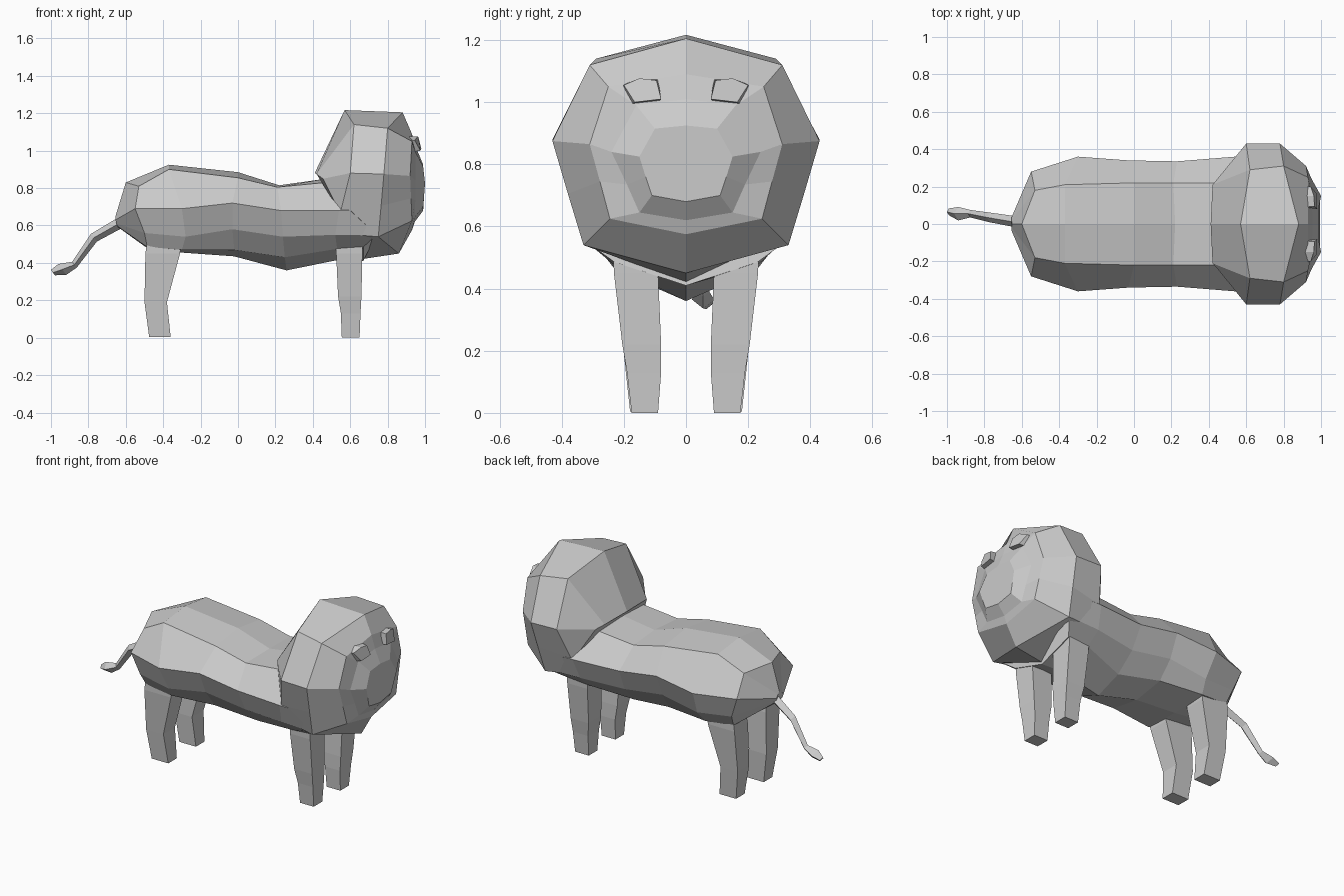
import bpy, bmesh

grey = bpy.data.materials.new("plain_grey")
grey.diffuse_color = (0.6, 0.6, 0.6, 1)


def loft(name, rings):
    """Skin a row of closed rings and cap both ends."""
    bm = bmesh.new()
    loops = [[bm.verts.new(p) for p in ring] for ring in rings]
    n = len(loops[0])
    for a, b in zip(loops, loops[1:]):
        for i in range(n):
            j = (i + 1) % n
            bm.faces.new((a[i], a[j], b[j], b[i]))
    bm.faces.new(loops[0])
    bm.faces.new(loops[-1])
    bmesh.ops.recalc_face_normals(bm, faces=bm.faces)
    mesh = bpy.data.meshes.new(name)
    bm.to_mesh(mesh)
    bm.free()
    mesh.materials.append(grey)
    obj = bpy.data.objects.new(name, mesh)
    bpy.context.collection.objects.link(obj)
    return obj


def full(half):
    """Complete a half ring, listed from top to bottom, across y = 0."""
    return half + [(x, -y, z) for x, y, z in half[-2:0:-1]]


def box_ring(x0, x1, y0, y1, z):
    return [(x0, y0, z), (x1, y0, z), (x1, y1, z), (x0, y1, z)]


# Body, from rump to chest: back, shoulder, flank, lower flank, belly edge, belly
loft("body", [full(h) for h in (
    [(-.65, 0, .66), (-.655, .02, .65), (-.655, .035, .63), (-.65, .03, .61), (-.645, .02, .60), (-.64, 0, .59)],
    [(-.60, 0, .83), (-.53, .18, .81), (-.55, .28, .69), (-.50, .26, .56), (-.485, .22, .485), (-.48, 0, .475)],
    [(-.37, 0, .925), (-.37, .21, .90), (-.30, .36, .69), (-.28, .29, .54), (-.30, .235, .47), (-.30, 0, .455)],
    [(0, 0, .885), (0, .22, .855), (-.03, .34, .72), (-.03, .28, .58), (-.02, .20, .47), (-.02, 0, .435)],
    [(.22, 0, .815), (.21, .22, .805), (.23, .335, .68), (.24, .27, .54), (.25, .16, .43), (.26, 0, .36)],
    [(.47, 0, .85), (.47, .22, .83), (.54, .36, .68), (.52, .31, .55), (.53, .23, .475), (.53, 0, .415)],
    [(.62, 0, .87), (.62, .22, .84), (.60, .36, .68), (.74, .32, .55), (.67, .23, .485), (.67, 0, .41)],
)])

# Mane and face, from the nape to the muzzle
loft("mane_and_face", [full(h) for h in (
    [(.41, 0, .88), (.42, .21, .875), (.455, .25, .85), (.54, .34, .68), (.60, .29, .55), (.64, 0, .43)],
    [(.57, 0, 1.217), (.62, .29, 1.14), (.60, .43, .88), (.55, .355, .68), (.63, .31, .55), (.66, 0, .42)],
    [(.88, 0, 1.205), (.80, .31, 1.12), (.78, .43, .875), (.765, .38, .705), (.75, .33, .54), (.86, 0, .45)],
    [(.93, 0, 1.09), (.93, .25, 1.05), (.92, .31, .865), (.925, .277, .745), (.93, .245, .625), (.93, 0, .575)],
    [(.955, 0, 1.01), (.95, .16, .99), (.95, .24, .84), (.948, .19, .735), (.945, .15, .645), (.945, 0, .62)],
    [(.99, 0, .925), (.99, .10, .915), (1.0, .15, .825), (.995, .13, .76), (.99, .11, .70), (.99, 0, .68)],
)])

# Paired brows leaning forward, and legs
for side, s in (("left", 1), ("right", -1)):
    loft(side + "_brow", [
        [(x, s * y, z) for x, y, z in ring] for ring in (
            [(.91, .09, 1.0), (.91, .18, .99), (.91, .205, 1.055), (.91, .15, 1.075), (.91, .09, 1.075)],
            [(.98, .08, 1.01), (.975, .165, 1.0), (.945, .20, 1.055), (.962, .15, 1.077), (.965, .095, 1.07)])])
    loft(side + "_front_leg", [box_ring(x0, x1, s * y0, s * y1, z) for x0, x1, y0, y1, z in (
        (.555, .65, .09, .175, 0), (.55, .655, .08, .19, .13), (.535, .66, .08, .205, .22),
        (.525, .665, .09, .232, .45), (.525, .665, .10, .235, .54))])
    loft(side + "_hind_leg", [box_ring(x0, x1, s * y0, s * y1, z) for x0, x1, y0, y1, z in (
        (-.475, -.36, .095, .18, .005), (-.50, -.38, .085, .20, .19),
        (-.495, -.31, .09, .225, .45), (-.485, -.30, .10, .225, .53))])

# Tail with a tufted tip
loft("tail", [
    [(x, y - r, z), (x - r * .6, y, z + r * .8), (x, y + r, z), (x + r * .6, y, z - r * .8)]
    for x, y, z, r in ((-.62, .01, .62, .03), (-.77, .035, .535, .026), (-.875, .055, .39, .02),
                       (-.94, .055, .365, .036), (-.99, .065, .348, .018))])
